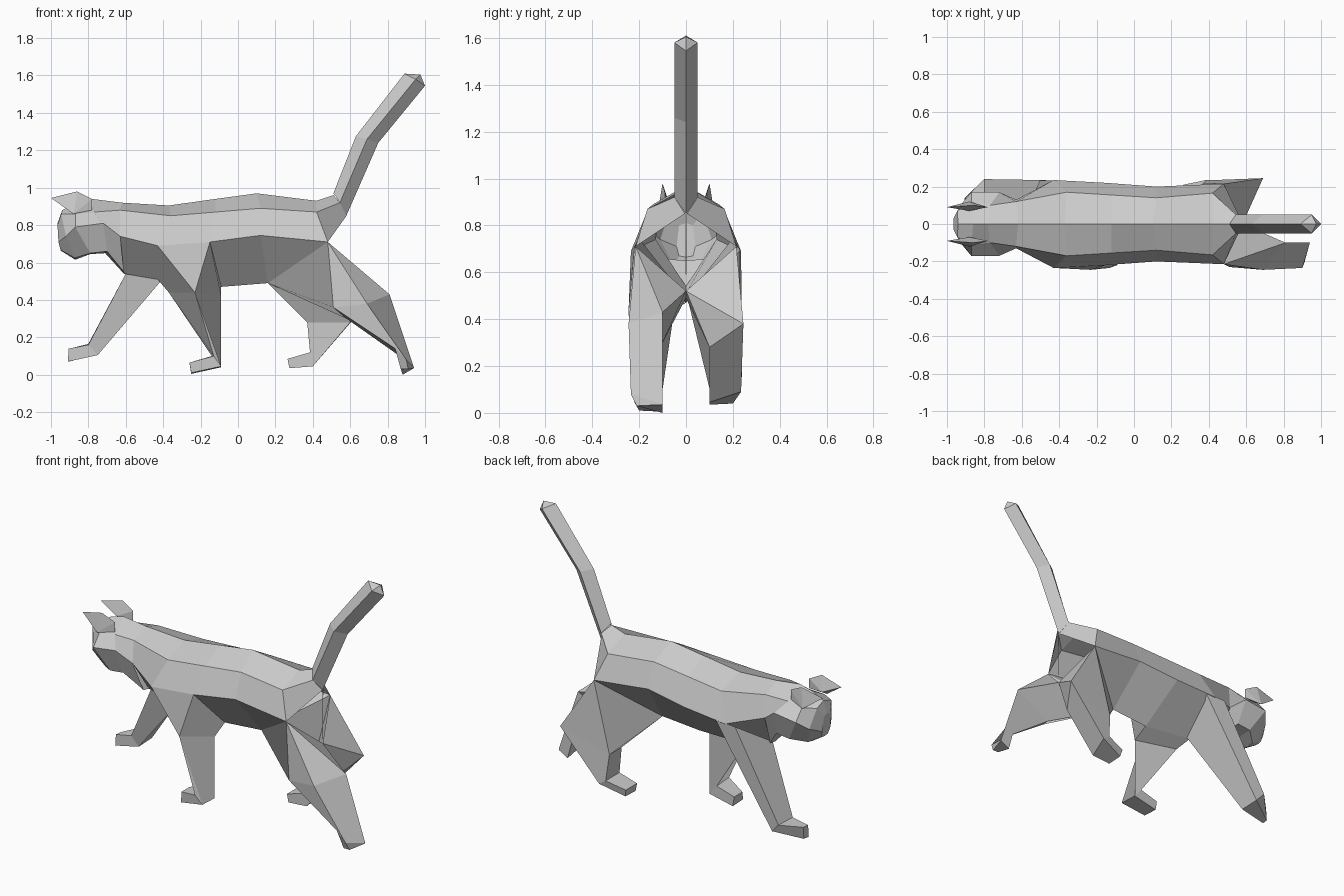
import bpy, bmesh


def finish(name, bm):
    bmesh.ops.remove_doubles(bm, verts=bm.verts, dist=0.0005)
    bmesh.ops.recalc_face_normals(bm, faces=bm.faces)
    mesh = bpy.data.meshes.new(name)
    bm.to_mesh(mesh)
    bm.free()
    ob = bpy.data.objects.new(name, mesh)
    bpy.context.collection.objects.link(ob)
    return ob


def loft(name, rings, start=False, end=True, skip=()):
    """Skin equal-length closed rings; coincident points merge into triangles.
    skip lists (segment, side) panels left open where a leg joins."""
    bm = bmesh.new()
    loops = [[bm.verts.new(p) for p in r] for r in rings]
    n = len(loops[0])
    for k, (a, b) in enumerate(zip(loops, loops[1:])):
        for i in range(n):
            j = (i + 1) % n
            if (k, i) not in skip:
                bm.faces.new((a[i], a[j], b[j], b[i]))
    if start:
        bm.faces.new(loops[0])
    if end:
        bm.faces.new(loops[-1])
    return finish(name, bm)


def mirrored(half):
    """Close a top-to-bottom half section across y = 0."""
    return half + [(x, -y, z) for x, y, z in reversed(half[1:-1])]


def hull(name, pts):
    bm = bmesh.new()
    for p in pts:
        bm.verts.new(p)
    bmesh.ops.convex_hull(bm, input=bm.verts)
    loose = [v for v in bm.verts if not v.link_faces]
    bmesh.ops.delete(bm, geom=loose, context='VERTS')
    return finish(name, bm)


# Torso: spine, upper edge, flank, belly
body = [
    [(-.62, 0, .92), (-.63, .12, .88), (-.63, .13, .74), (-.61, 0, .54)],
    [(-.37, 0, .905), (-.36, .17, .85), (-.43, .235, .69), (-.43, 0, .51)],
    [(-.12, 0, .94), (-.12, .155, .87), (-.15, .22, .71), (-.09, 0, .47)],
    [(.10, 0, .97), (.12, .14, .89), (.12, .20, .745), (.16, 0, .49)],
    [(.42, 0, .93), (.42, .165, .87), (.48, .215, .71), (.16, 0, .49)],
    [(.51, 0, .96), (.545, .05, .92), (.58, .005, .85), (.58, 0, .52)],
]
loft("body", [mirrored(s) for s in body], skip={(1, 3), (4, 2), (4, 3)})

# Head and neck: crown, brow, cheek, jaw, chin
head = [
    [(-.62, 0, .92), (-.63, .12, .88), (-.63, .13, .74), (-.61, .05, .55), (-.61, 0, .54)],
    [(-.78, 0, .94), (-.77, .10, .87), (-.72, .17, .81), (-.70, .12, .66), (-.71, 0, .65)],
    [(-.86, 0, .92), (-.87, .11, .86), (-.87, .17, .79), (-.79, .12, .65), (-.79, 0, .645)],
    [(-.94, 0, .88), (-.945, .07, .86), (-.92, .11, .74), (-.87, .05, .625), (-.87, 0, .615)],
    [(-.965, 0, .81), (-.965, .03, .80), (-.96, .04, .71), (-.95, .03, .67), (-.95, 0, .665)],
]
loft("head", [mirrored(s) for s in head])

# Ears, leaning forward
ear = [(-1, .09, .945), (-.86, .10, .98), (-.78, .09, .94),
       (-.78, .09, .88), (-.88, .12, .86), (-.88, .07, .89)]
for side, s in (("left", -1), ("right", 1)):
    hull("ear_" + side, [(x, s * y, z) for x, y, z in ear])

# Tail: diamond section with a pointed end
tail = [
    ((.51, .97), (.545, .92), (.575, .84)),
    ((.63, 1.275), (.69, 1.26), (.75, 1.24)),
    ((.89, 1.61), (.95, 1.58), (1.0, 1.545)),
]
rings = [[(a[0], 0, a[1]), (b[0], .05, b[1]), (c[0], 0, c[1]), (b[0], -.05, b[1])]
         for a, b, c in tail]
loft("tail", rings + [[(.975, 0, 1.605)] * 4], end=False)

# Front legs: rings of outer front, outer back, inner back, inner front
loft("front_leg_near", [
    [(-.43, -.235, .69), (-.15, -.22, .71), (-.09, 0, .47), (-.43, 0, .51)],
    [(-.23, -.245, .44), (-.23, -.245, .44), (-.09, -.10, .42), (-.37, -.05, .44)],
    [(-.13, -.235, .10), (-.09, -.22, .045), (-.09, -.10, .04), (-.14, -.10, .10)],
    [(-.26, -.18, .065), (-.25, -.20, .01), (-.25, -.10, .005), (-.26, -.10, .065)],
])
loft("front_leg_far", [
    [(-.50, .235, .69), (-.36, .23, .70), (-.40, 0, .515), (-.60, .01, .54)],
    [(-.80, .24, .165), (-.75, .23, .11), (-.75, .10, .105), (-.80, .10, .16)],
    [(-.90, .14, .14), (-.905, .14, .07), (-.91, .10, .07), (-.905, .10, .14)],
])

# Hind legs: outer front, two back points, inner back, inner front
hip, crotch, belly = (.48, .215, .71), (.58, 0, .52), (.16, 0, .49)
near_hip = (.48, -.215, .71)
loft("hind_leg_far", [
    [hip, hip, crotch, crotch, belly],
    [(.37, .22, .28), (.69, .245, .38), (.69, .245, .38), (.60, .10, .28), (.37, .10, .28)],
    [(.385, .235, .12), (.43, .235, .09), (.43, .235, .09), (.40, .10, .045), (.385, .10, .12)],
    [(.265, .21, .085), (.275, .20, .04), (.275, .20, .04), (.275, .10, .035), (.265, .10, .085)],
])
loft("hind_leg_near", [
    [near_hip, near_hip, near_hip, crotch, belly],
    [(.51, -.23, .36), (.69, -.245, .38), (.81, -.10, .43), (.81, -.10, .43), (.58, -.10, .30)],
    [(.84, -.235, .14), (.90, -.235, .08), (.94, -.10, .04), (.94, -.10, .04), (.85, -.10, .11)],
    [(.87, -.21, .03), (.91, -.21, .03), (.94, -.10, .035), (.94, -.10, .035), (.88, -.10, 0)],
])
